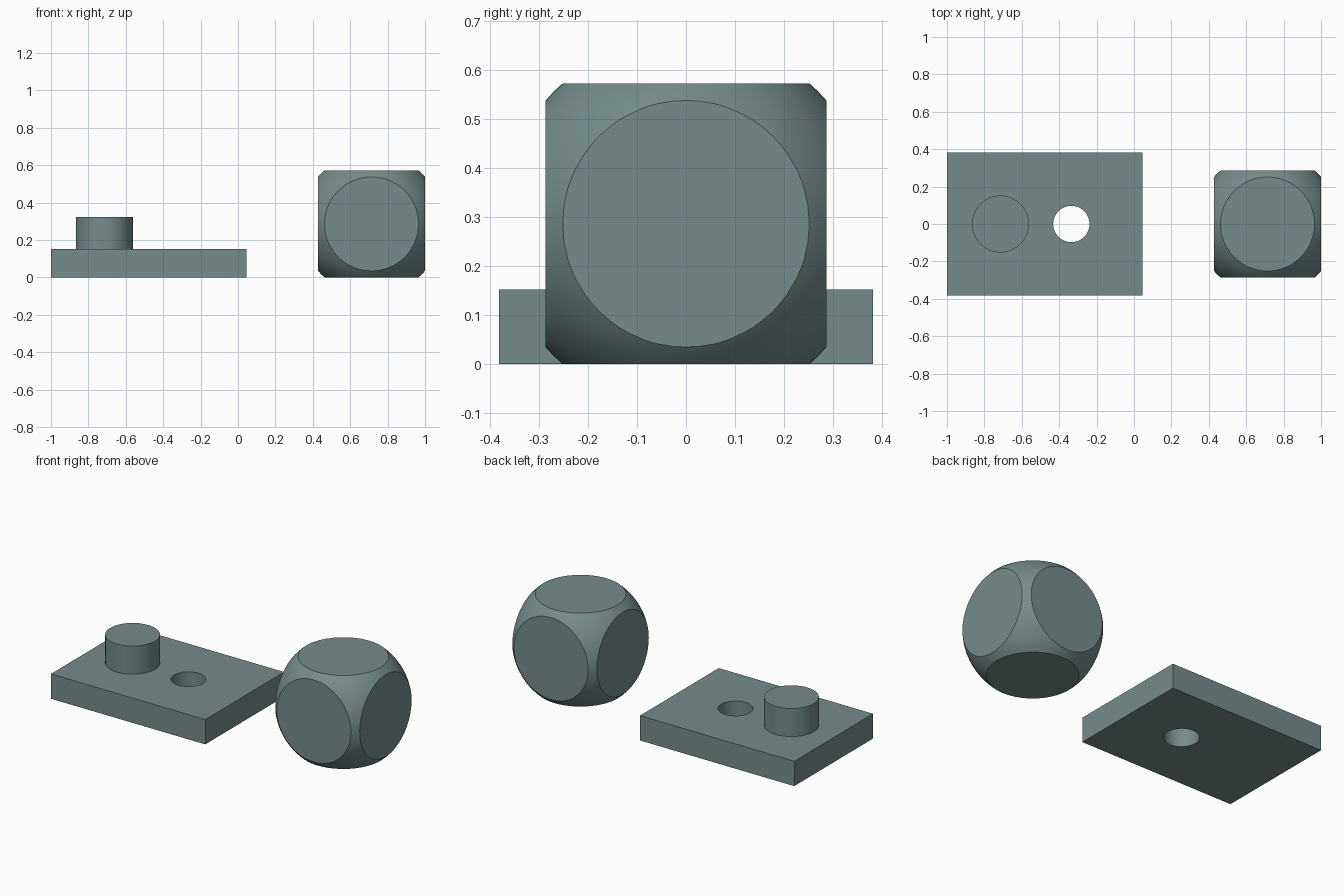
import bpy
import bmesh
import math
from mathutils import Vector

default = bpy.data.objects.get("Cube")
if default:
    bpy.data.objects.remove(default, do_unlink=True)

# One slate grey-green for every part
COLOUR = (0.18, 0.26, 0.26, 1.0)
slate = bpy.data.materials.new("slate_green")
slate.use_nodes = True
slate.diffuse_color = COLOUR
slate.node_tree.nodes["Principled BSDF"].inputs["Base Color"].default_value = COLOUR


def finish(obj, name):
    obj.name = obj.data.name = name
    obj.data.materials.clear()
    obj.data.materials.append(slate)
    bpy.ops.object.select_all(action="DESELECT")
    obj.select_set(True)
    bpy.context.view_layer.objects.active = obj
    bpy.ops.object.shade_smooth_by_angle(angle=math.radians(25))


def cylinder(x, radius, bottom, top):
    bpy.ops.mesh.primitive_cylinder_add(
        vertices=64, radius=radius, depth=top - bottom,
        location=(x, 0, (bottom + top) / 2))
    return bpy.context.object


def combine(target, tool, operation):
    mod = target.modifiers.new(operation.lower(), "BOOLEAN")
    mod.operation = operation
    mod.solver = "EXACT"
    mod.object = tool
    bpy.context.view_layer.objects.active = target
    bpy.ops.object.modifier_apply(modifier=mod.name)
    bpy.data.objects.remove(tool, do_unlink=True)


# Base plate with a raised peg and a through hole
LEFT, RIGHT, HALF_Y, THICK = -1.0, 0.045, 0.381, 0.152
bpy.ops.mesh.primitive_cube_add(
    size=1, location=((LEFT + RIGHT) / 2, 0, THICK / 2))
plate = bpy.context.object
plate.scale = (RIGHT - LEFT, 2 * HALF_Y, THICK)
bpy.ops.object.transform_apply(location=True, rotation=True, scale=True)
combine(plate, cylinder(-0.714, 0.152, THICK / 2, 0.324), "UNION")
combine(plate, cylinder(-0.335, 0.097, -0.1, 0.3), "DIFFERENCE")
finish(plate, "base_plate_with_peg")

# Ball cut flat on six sides
HALF, RADIUS = 0.286, 0.381
bm = bmesh.new()
bmesh.ops.create_uvsphere(bm, u_segments=64, v_segments=32, radius=RADIUS)
for axis in range(3):
    for sign in (1, -1):
        normal = Vector((0, 0, 0))
        normal[axis] = sign
        cut = bmesh.ops.bisect_plane(
            bm, geom=bm.verts[:] + bm.edges[:] + bm.faces[:],
            plane_co=normal * HALF, plane_no=normal, clear_outer=True)
        rim = [e for e in bm.edges if e.is_boundary]
        bmesh.ops.holes_fill(bm, edges=rim, sides=0)
bmesh.ops.recalc_face_normals(bm, faces=bm.faces[:])
mesh = bpy.data.meshes.new("flat_sided_ball")
bm.to_mesh(mesh)
bm.free()
ball = bpy.data.objects.new("flat_sided_ball", mesh)
bpy.context.collection.objects.link(ball)
ball.location = (1 - HALF, 0, HALF)
finish(ball, "flat_sided_ball")
